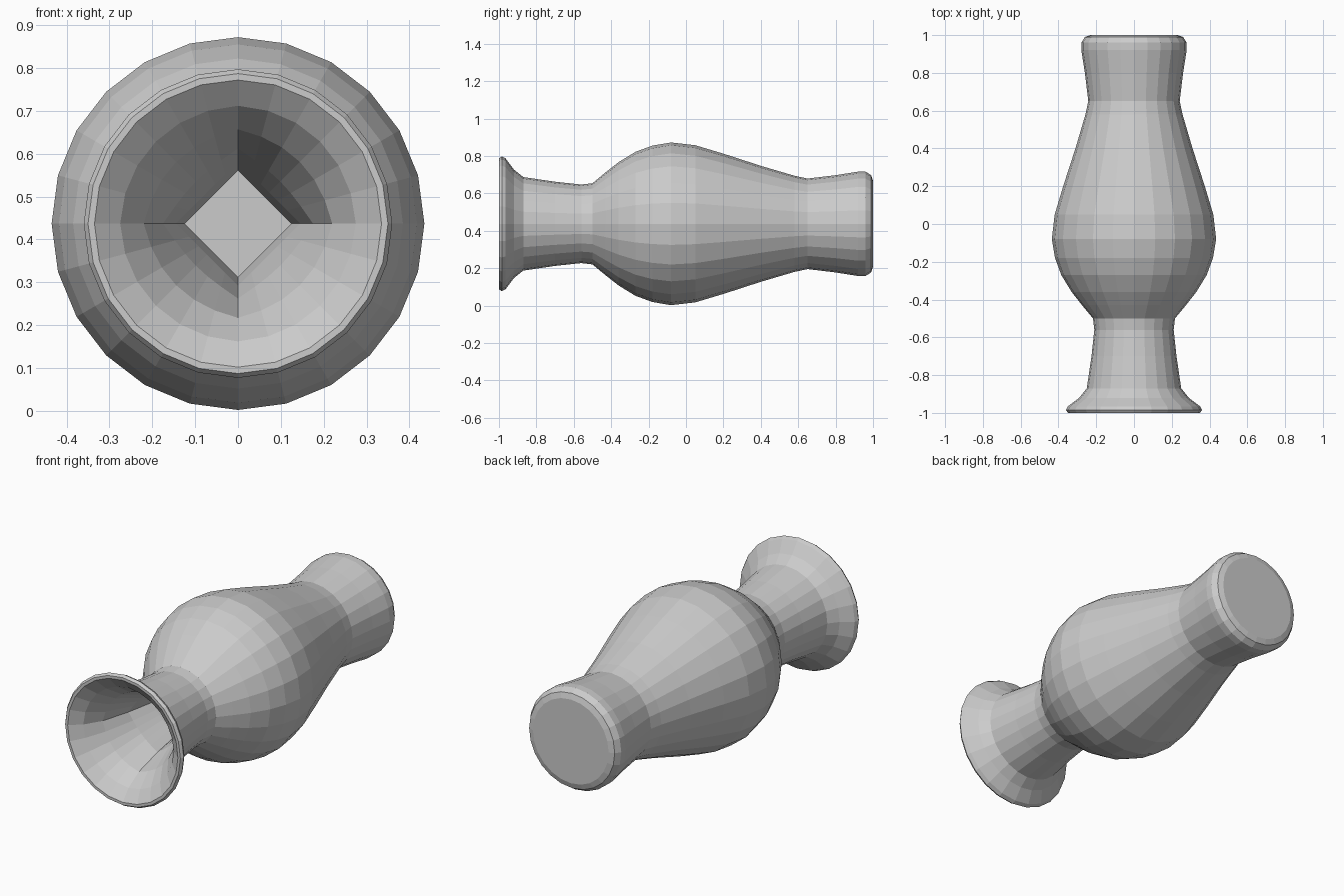
import bpy
import bmesh
from math import sin, cos, pi

cube = bpy.data.objects.get("Cube")
if cube:
    bpy.data.objects.remove(cube, do_unlink=True)

SIDES = 24
AXIS_Z = 0.437

# Grey clay
clay = bpy.data.materials.new("grey clay")
clay.use_nodes = True
colour = (0.6, 0.6, 0.6, 1)
clay.diffuse_color = colour
clay.node_tree.nodes["Principled BSDF"].inputs["Base Color"].default_value = colour

# Outer wall from base to mouth: (y, radius)
outer = [(1.0, 0.23), (0.99, 0.26), (0.96, 0.279), (0.92, 0.279),
         (0.8, 0.26), (0.65, 0.242), (0.58, 0.257), (0.4, 0.31),
         (0.2, 0.375), (0.05, 0.42), (-0.08, 0.435), (-0.18, 0.418),
         (-0.27, 0.385), (-0.36, 0.33), (-0.43, 0.275), (-0.5, 0.217),
         (-0.56, 0.21), (-0.7, 0.225), (-0.87, 0.25), (-0.92, 0.29),
         (-0.965, 0.35), (-0.985, 0.36), (-1.0, 0.35)]

# Inner wall from mouth to throat: (y, radius, squareness)
inner = [(-1.0, 0.335, 0), (-0.95, 0.275, 0.05), (-0.86, 0.22, 0.25),
         (-0.7, 0.175, 0.7), (-0.55, 0.145, 1), (-0.42, 0.125, 1)]


def ring(bm, y, radius, square=0):
    """Ring round the y axis, blending from a circle to a diamond."""
    verts = []
    for i in range(SIDES):
        a = 2 * pi * i / SIDES
        diamond = 1 / (abs(cos(a)) + abs(sin(a)))
        r = radius * (1 + square * (diamond - 1))
        verts.append(bm.verts.new((r * cos(a), y, AXIS_Z + r * sin(a))))
    return verts


# Vase lying on its side, with a flat base and a tapering throat
bm = bmesh.new()
rings = [ring(bm, *p) for p in outer + inner]
for a, b in zip(rings, rings[1:]):
    for i in range(SIDES):
        j = (i + 1) % SIDES
        bm.faces.new((a[i], a[j], b[j], b[i]))
bm.faces.new(rings[0])
bm.faces.new(rings[-1])
bmesh.ops.recalc_face_normals(bm, faces=bm.faces)

mesh = bpy.data.meshes.new("vase")
bm.to_mesh(mesh)
bm.free()
mesh.materials.append(clay)
vase = bpy.data.objects.new("vase", mesh)
bpy.context.collection.objects.link(vase)
